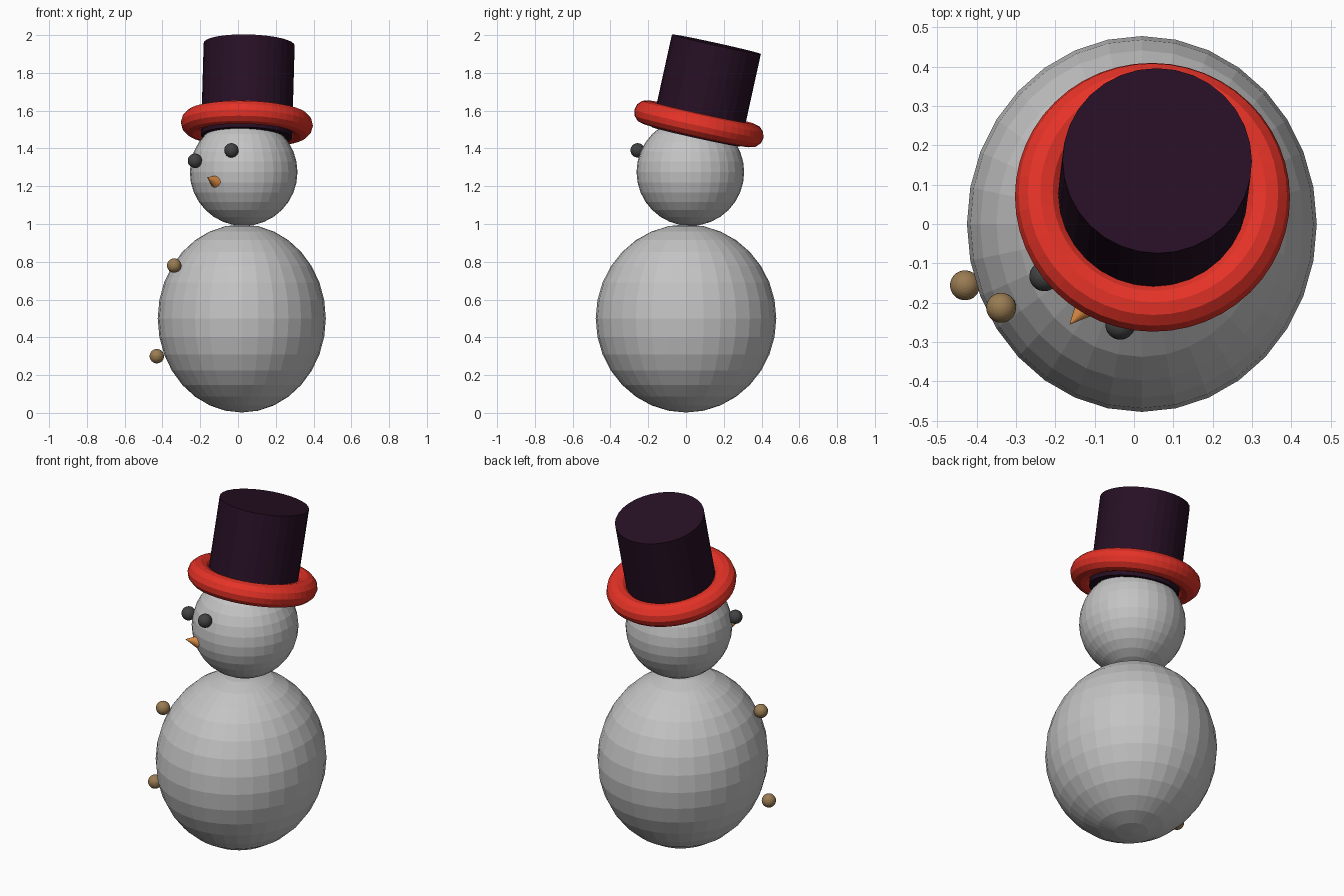
import bpy
from mathutils import Vector

if "Cube" in bpy.data.objects:
    bpy.data.objects.remove(bpy.data.objects["Cube"])


def mat(name, r, g, b):
    m = bpy.data.materials.new(name)
    m.diffuse_color = (r, g, b, 1)
    m.use_nodes = True
    m.node_tree.nodes["Principled BSDF"].inputs["Base Color"].default_value = m.diffuse_color
    return m


snow = mat("snow_grey", 0.55, 0.55, 0.55)
coal = mat("coal_grey", 0.055, 0.055, 0.055)
carrot = mat("carrot_orange", 0.68, 0.25, 0.055)
wood = mat("button_tan", 0.32, 0.2, 0.085)
felt = mat("hat_dark_purple", 0.02, 0.005, 0.018)
red = mat("brim_red", 0.78, 0.032, 0.02)


def finish(name, material):
    o = bpy.context.object
    o.name = name
    o.data.materials.append(material)
    return o


def ball(name, loc, radii, material):
    bpy.ops.mesh.primitive_uv_sphere_add(segments=32, ring_count=16, radius=1, location=loc)
    o = finish(name, material)
    o.scale = radii
    return o


# Snow balls
ball("body", (0.02, 0, 0.5), (0.445, 0.478, 0.498), snow)
ball("head", (0.03, 0.023, 1.275), (0.285,) * 3, snow)

# Eyes and buttons
for i, p in enumerate([(-0.228, -0.133, 1.335), (-0.035, -0.256, 1.39)]):
    ball(f"eye_{i + 1}", p, (0.038,) * 3, coal)
for i, p in enumerate([(-0.338, -0.213, 0.78), (-0.43, -0.156, 0.30)]):
    ball(f"button_{i + 1}", p, (0.038,) * 3, wood)

# Nose: cone from the face to its tip
base, tip = Vector((-0.117, -0.204, 1.225)), Vector((-0.164, -0.256, 1.247))
axis = tip - base
bpy.ops.mesh.primitive_cone_add(vertices=32, radius1=0.034, radius2=0, depth=axis.length,
                                location=(base + tip) / 2,
                                rotation=axis.to_track_quat('Z', 'Y').to_euler())
finish("nose", carrot)

# Tilted hat: crown and rounded brim share one axis
centre = Vector((0.047, 0.068, 1.53))
up = Vector((0.028, 0.215, 0.976)).normalized()
rot = Vector((0, 0, 1)).rotation_difference(up).to_euler()
low, high = -0.07, 0.432
bpy.ops.mesh.primitive_cylinder_add(vertices=32, radius=0.241, depth=high - low,
                                    location=centre + up * (low + high) / 2, rotation=rot)
finish("hat_crown", felt)
bpy.ops.mesh.primitive_torus_add(major_segments=48, minor_segments=12, major_radius=0.287,
                                 minor_radius=0.063, location=centre, rotation=rot)
finish("hat_brim", red)
